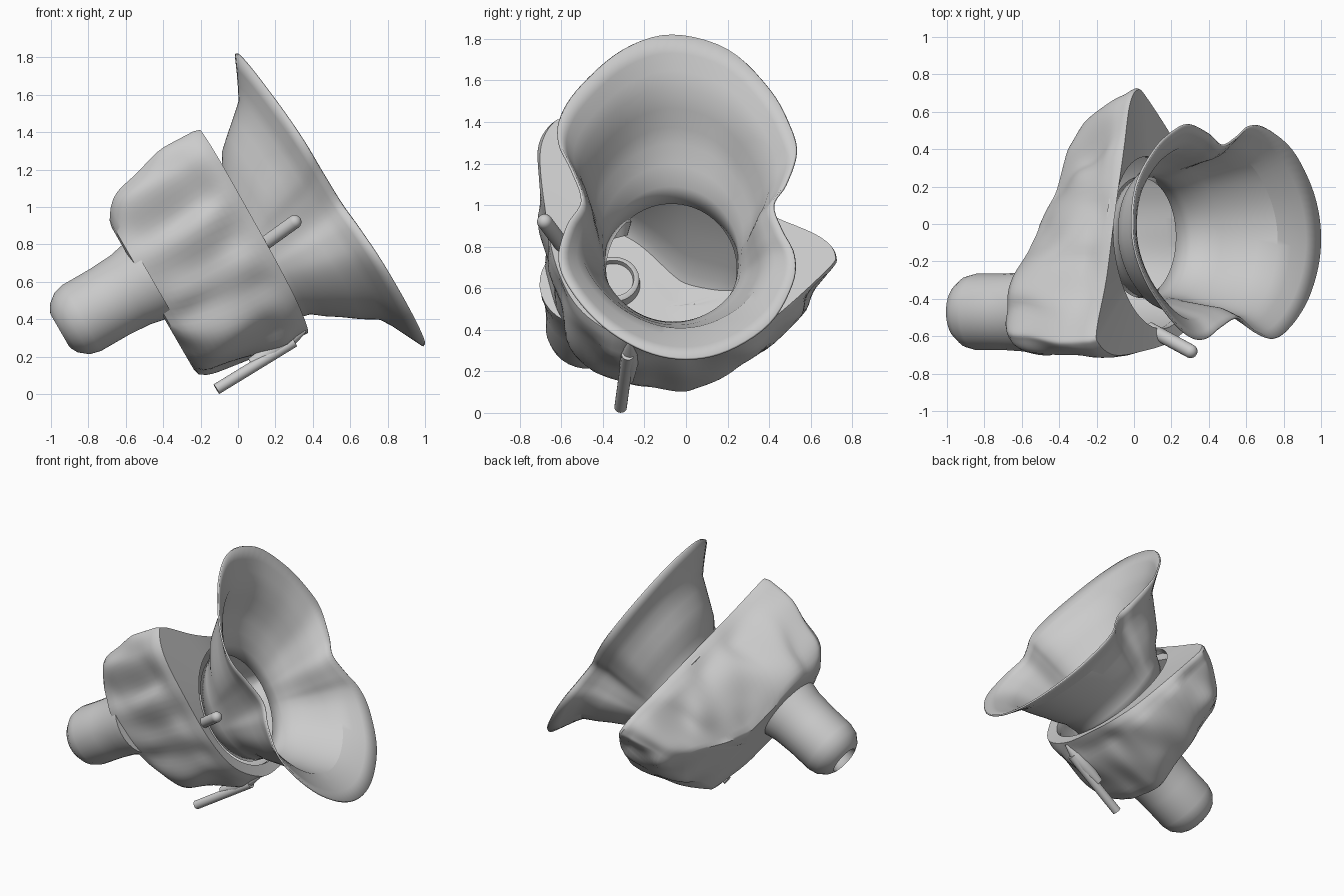
import bpy, bmesh, math
from mathutils import Vector, noise

cube = bpy.data.objects.get("Cube")
if cube:
    bpy.data.objects.remove(cube, do_unlink=True)

grey = bpy.data.materials.new("plain_grey")
grey.use_nodes = True
grey.diffuse_color = (0.6, 0.6, 0.6, 1)
grey.node_tree.nodes["Principled BSDF"].inputs["Base Color"].default_value = (0.6, 0.6, 0.6, 1)

TILT = math.radians(30)
C, S = math.cos(TILT), math.sin(TILT)


def world(a, y, u):
    """Tilted frame: a runs along the horn axis, u up across it."""
    return Vector((C * a - S * u, y, S * a + C * u))


def smooth_loop(points, steps):
    """Closed Catmull-Rom curve through the points."""
    pts = [Vector(p) for p in points]
    n, out = len(pts), []
    for i in range(n):
        p0, p1, p2, p3 = (pts[(i + k) % n] for k in (-1, 0, 1, 2))
        for s in range(steps):
            t = s / steps
            out.append(0.5 * (2 * p1 + (p2 - p0) * t + (2 * p0 - 5 * p1 + 4 * p2 - p3) * t ** 2
                              + (3 * p1 - p0 - 3 * p2 + p3) * t ** 3))
    return out


def clamp(value):
    return min(1, max(0, value))


def loft(name, rings, cap_start=False, cap_end=False, angle=40):
    """Skin a list of equal rings of world points."""
    bm = bmesh.new()
    rows = [[bm.verts.new(p) for p in ring] for ring in rings]
    n = len(rows[0])
    for r0, r1 in zip(rows, rows[1:]):
        for i in range(n):
            j = (i + 1) % n
            bm.faces.new((r0[i], r0[j], r1[j], r1[i]))
    for use, row in ((cap_start, rows[0]), (cap_end, rows[-1])):
        if use:
            hub = bm.verts.new(sum((v.co for v in row), Vector()) / n)
            for i in range(n):
                bm.faces.new((row[i], row[(i + 1) % n], hub))
    bmesh.ops.recalc_face_normals(bm, faces=bm.faces)
    mesh = bpy.data.meshes.new(name)
    bm.to_mesh(mesh)
    bm.free()
    mesh.materials.append(grey)
    obj = bpy.data.objects.new(name, mesh)
    bpy.context.collection.objects.link(obj)
    bpy.ops.object.select_all(action='DESELECT')
    obj.select_set(True)
    bpy.context.view_layer.objects.active = obj
    bpy.ops.object.shade_smooth_by_angle(angle=math.radians(angle))
    return obj


def lathe(name, start, direction, profile, sides=32):
    """Turn (distance, radius) pairs about an axis, closing both ends."""
    axis = Vector(direction).normalized()
    side = axis.orthogonal().normalized()
    other = axis.cross(side)
    turns = [2 * math.pi * i / sides for i in range(sides)]
    rings = [[Vector(start) + axis * d + (side * math.cos(t) + other * math.sin(t)) * r for t in turns]
             for d, r in profile]
    return loft(name, rings, True, True)


# Horn: pinched flaring bell from an oval throat
rim_yz = [(-.07, 1.82), (.2, 1.75), (.4, 1.56), (.5, 1.38), (.53, 1.25), (.48, 1.1), (.42, 1.0),
          (.46, .88), (.52, .76), (.51, .62), (.4, .43), (.2, .3), (0, .26), (-.2, .3), (-.4, .42),
          (-.55, .59), (-.61, .74), (-.57, .9), (-.5, 1.02), (-.55, 1.17), (-.61, 1.3), (-.6, 1.43),
          (-.5, 1.58), (-.3, 1.75)]
rim, throat = [], []
for y, z in smooth_loop(rim_yz, 5):
    u = (z - .51 + .0435 * (y + .5)) / .841
    rim.append(Vector((1.02 - .05 * u - .087 * (y + .5), y, u)))
    t = math.atan2((u - .65) / .93, (y + .05) / .57)
    throat.append(Vector((.38, -.07 + .32 * math.cos(t), .575 + .37 * math.sin(t))))
# Each stage: distance along, flare at the bottom, flare at the top
stages = [(0, 0, 0), (.15, .01, .08), (.28, .05, .2), (.38, .15, .34), (.5, .25, .43),
          (.64, .38, .53), (.79, .5, .64), (.86, .64, .75), (.93, .82, .87), (1, 1, 1)]
rings = []
for along, low, high in stages:
    ring = []
    for p, q in zip(throat, rim):
        wide = low + (high - low) * (q.z + .28) / 1.86
        ring.append(world(p.x + (q.x - p.x) * along, p.y + (q.y - p.y) * wide, p.z + (q.z - p.z) * wide))
    rings.append(ring)
horn = loft("horn", rings, angle=25)
shell = horn.modifiers.new("thickness", 'SOLIDIFY')
shell.thickness = .012
shell.offset = 0

# Body: lumpy hollow bowl, front plate pierced by an oval opening
front = [(-.65, 1.31), (-.57, 1.32), (-.3, 1.17), (0, 1.04), (.4, .86), (.65, .75), (.73, .65), (.68, .55),
         (.4, .25), (.2, .14), (0, .1), (-.25, .1), (-.5, .25), (-.63, .5), (-.69, .85), (-.71, 1.15)]
back = [(-.57, 1.13), (-.5, 1.15), (-.28, 1.06), (-.05, .82), (.16, .72), (.38, .68), (.45, .62), (.42, .48),
        (.29, .34), (.12, .25), (-.05, .22), (-.27, .25), (-.46, .37), (-.6, .6), (-.65, .85), (-.63, 1.05)]
front, back = smooth_loop(front, 8), smooth_loop(back, 8)
middle = Vector((-.1, .62))


def opening_ring(a, scale):
    ring = []
    for f in front:
        t = math.atan2((f.y - .6) / .43, (f.x + .1) / .46)
        y = -.1 + .46 * scale * math.cos(t)
        ring.append(world(a - .1 * y, y, .6 + .43 * scale * math.sin(t)))
    return ring


def body_ring(depth, scale, lump):
    ring = []
    corner = depth ** 2.5 * .55 + depth ** 9 * .45
    for f, b in zip(front, back):
        # The upper left flank sinks in sooner than the rest
        flank = clamp((f.x + .35) / .4) * clamp((f.y - .62) / .18)
        shrink = clamp(corner + (depth ** 1.4 - corner) * flank)
        p = middle + (f.lerp(b, shrink) - middle) * scale
        lip = .47 - .1 * p.x
        rear = -.13 + .12 * max(0, p.x) / .4
        a = lip + (rear - lip) * depth
        out = (p - middle).normalized()
        p = p + out * lump * noise.noise(Vector((a * 3, p.x * 5, p.y * 5)))
        ring.append(world(a, p.x, p.y))
    return ring


rings = [body_ring(.92, k, 0) for k in (.3, .6, .8)]
rings += [body_ring(d, .88, 0) for d in (.86, .7, .5, .3, .12)]
rings += [opening_ring(a, 1) for a in (.42, .46)]
rings.append(body_ring(0, .985, 0))
for i in range(1, 19):
    rings.append(body_ring(i / 18, 1, .07 * min(1, i / 4)))
rings += [body_ring(1.015, k, .04) for k in (.93, .7, .4, .15)]
loft("body", rings, True, True)

# Rear pipe with rounded, recessed end
lathe("rear_pipe", world(0, -.47, .77), world(-1, 0, 0),
      [(.09, .12), (.09, .235), (.14, .23), (.22, .213), (.35, .205), (.52, .205), (.58, .19), (.63, .15),
       (.65, .115), (.655, .1), (.63, .09), (.55, .085)])

# Socket ring inside the bowl
lathe("inner_socket", world(-.08, -.35, .76), world(1, 0, 0),
      [(0, .13), (.05, .125), (.06, .11), (.06, .1), (.035, .095)])


# Side pin and lower rod
def rounded_rod(name, start, end, radius, flat=False):
    start, end = Vector(start), Vector(end)
    length = (end - start).length
    profile = [(0, radius), (length - radius, radius)]
    if flat:
        profile[-1] = (length, radius)
    else:
        for k in range(1, 6):
            t = k * math.pi / 10.5
            profile.append((length - radius + radius * math.sin(t), radius * math.cos(t)))
    return lathe(name, start, end - start, profile, 20)


rounded_rod("side_pin", (.08, -.56, .76), (.33, -.695, .94), .037)
rounded_rod("lower_rod", (.3, -.28, .28), (-.115, -.315, .026), .03, True)

# Fairing where the rod meets the bowl
lathe("rod_fairing", (.36, -.27, .34), (-.82, -.03, -.5), [(0, .01), (.1, .04), (.2, .045), (.34, .03)], 20)

# Pointed flap in the throat
lathe("throat_flap", world(.27, -.32, .82), (0, -.25, 1), [(0, .04), (.06, .075), (.12, .05), (.2, .005)], 16)
